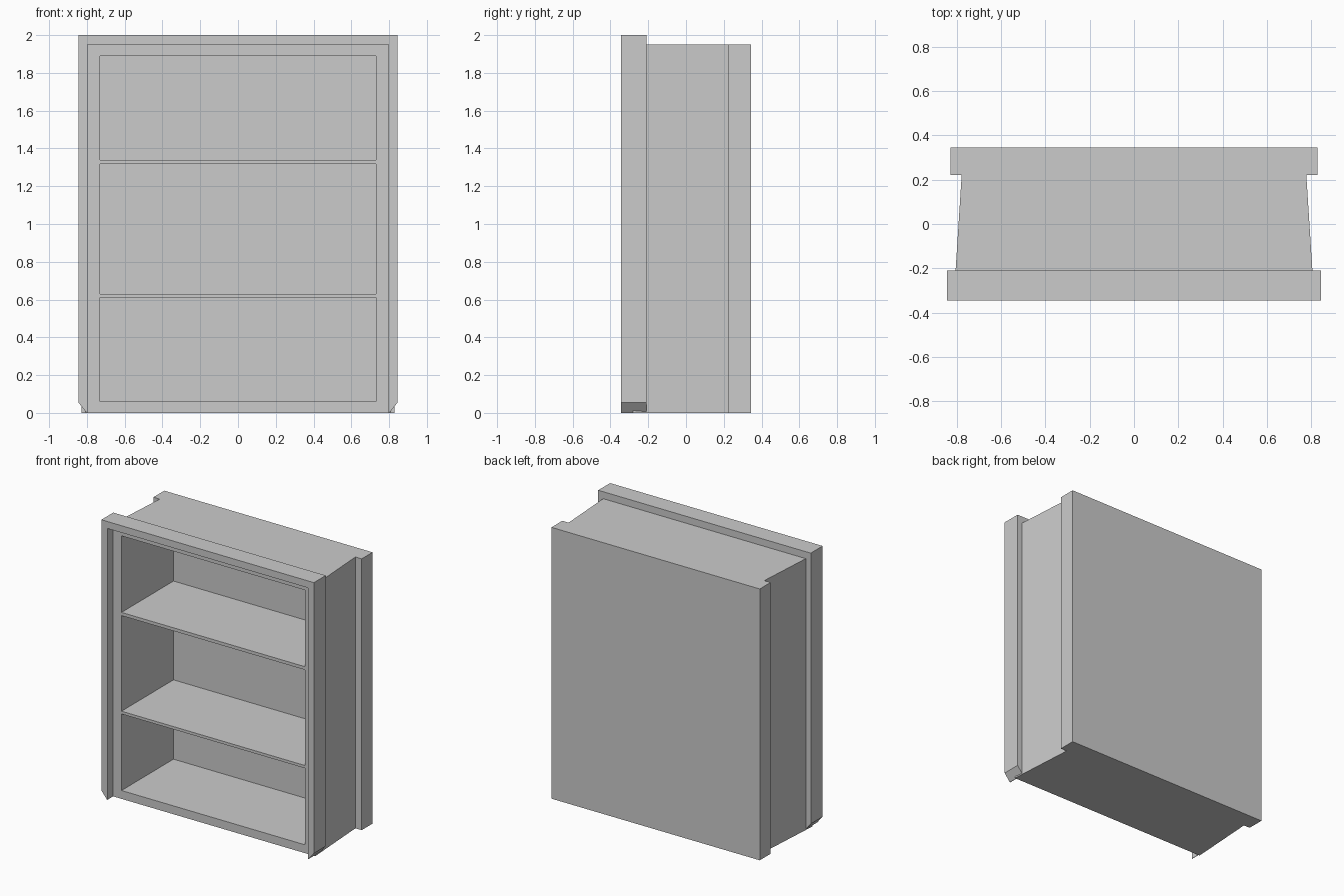
import bpy, bmesh
from mathutils import Vector

if "Cube" in bpy.data.objects:
    bpy.data.objects.remove(bpy.data.objects["Cube"])


def prism(name, points, offset):
    """Extrude a flat polygon by an offset into a closed solid."""
    bm = bmesh.new()
    face = bm.faces.new([bm.verts.new(p) for p in points])
    ext = bmesh.ops.extrude_face_region(bm, geom=[face], use_keep_orig=True)
    verts = [v for v in ext["geom"] if isinstance(v, bmesh.types.BMVert)]
    bmesh.ops.translate(bm, verts=verts, vec=Vector(offset))
    bmesh.ops.recalc_face_normals(bm, faces=bm.faces)
    mesh = bpy.data.meshes.new(name)
    bm.to_mesh(mesh)
    bm.free()
    ob = bpy.data.objects.new(name, mesh)
    bpy.context.collection.objects.link(ob)
    return ob


def mirrored(half):
    """Complete a half profile given on the +x side."""
    return half + [(-x, y) for x, y in reversed(half)]


# Tapered cabinet body with a wider flange along the back
plan = mirrored([(0.81, -0.28), (0.778, 0.222), (0.828, 0.222), (0.828, 0.345)])
body = prism("cabinet_body", [(x, y, 0) for x, y in plan], (0, 0, 1.95))

# Three compartments cut from the front, leaving two shelves
for low, high in ((0.06, 0.61), (0.63, 1.317), (1.34, 1.89)):
    corners = [(-0.73, low), (0.73, low), (0.73, high), (-0.73, high)]
    cutter = prism("compartment_cutter", [(x, -0.4, z) for x, z in corners], (0, 0.71, 0))
    cutter.hide_render = True
    mod = body.modifiers.new("compartment", "BOOLEAN")
    mod.operation = "DIFFERENCE"
    mod.solver = "EXACT"
    mod.object = cutter
    bpy.context.view_layer.objects.active = body
    bpy.ops.object.modifier_apply(modifier=mod.name)
    bpy.data.objects.remove(cutter)

# Front surround: two posts and a top rail, with chamfered feet
surround = mirrored([(0.797, 1.95), (0.797, 0), (0.80, 0), (0.845, 0.055), (0.845, 2.0)])
prism("front_surround", [(x, -0.345, z) for x, z in surround], (0, 0.135, 0))
